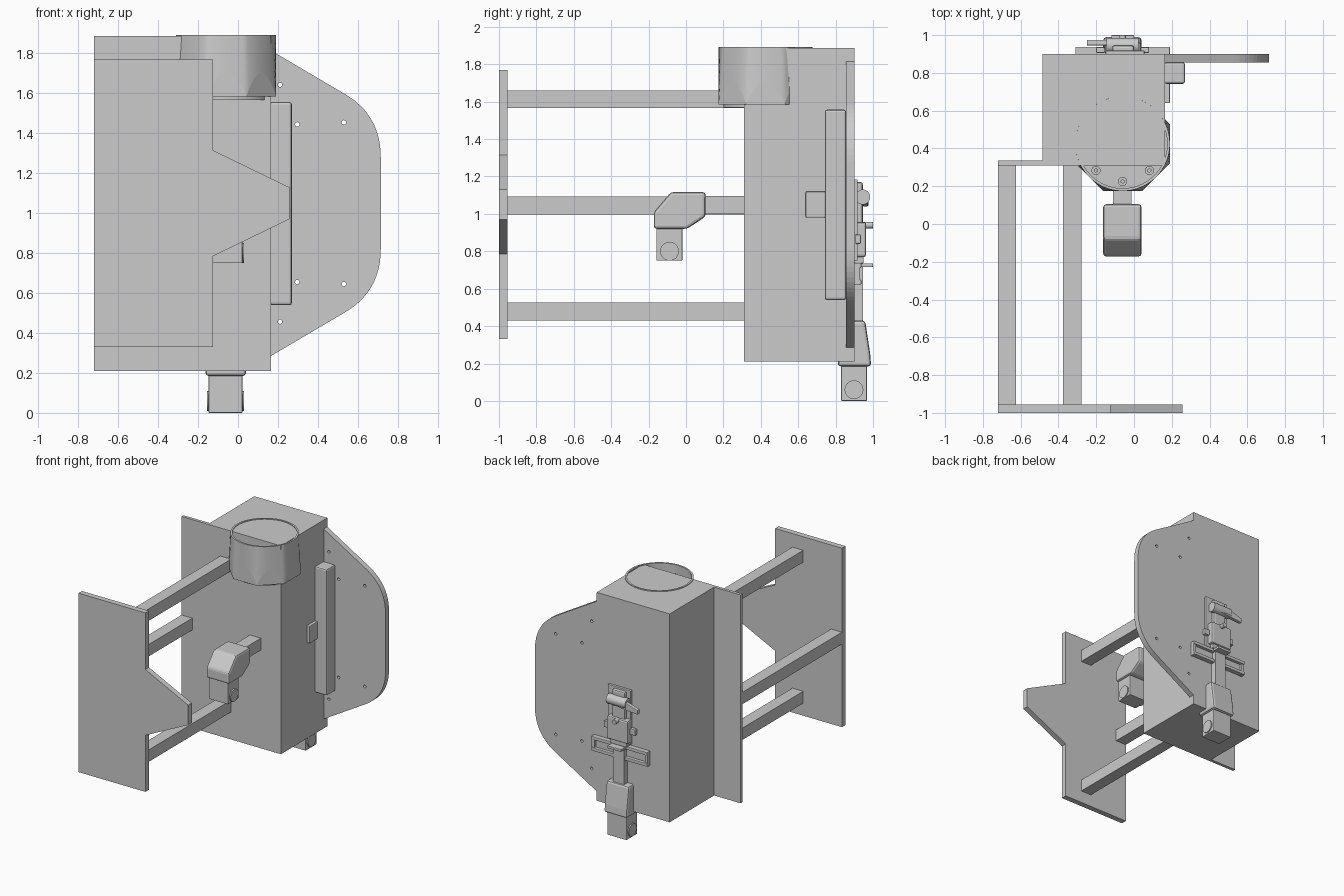
import bpy, bmesh
from math import pi, cos, sin
from mathutils import Matrix, Vector

if "Cube" in bpy.data.objects:
    bpy.data.objects.remove(bpy.data.objects["Cube"])


def finish(name, bm, bevel=0, segs=2):
    bmesh.ops.recalc_face_normals(bm, faces=bm.faces)
    me = bpy.data.meshes.new(name)
    bm.to_mesh(me)
    bm.free()
    ob = bpy.data.objects.new(name, me)
    bpy.context.collection.objects.link(ob)
    if bevel:
        m = ob.modifiers.new("bevel", 'BEVEL')
        m.width, m.segments, m.limit_method = bevel, segs, 'ANGLE'
    return ob


def box(name, x0, x1, y0, y1, z0, z1, bevel=0):
    bm = bmesh.new()
    bmesh.ops.create_cube(bm, size=1)
    for v in bm.verts:
        v.co = Vector((x0 + (v.co.x + .5) * (x1 - x0), y0 + (v.co.y + .5) * (y1 - y0),
                       z0 + (v.co.z + .5) * (z1 - z0)))
    return finish(name, bm, bevel)


def prism(name, pts, axis, a, b, bevel=0):
    """Outline in the XZ plane (axis Y) or YZ plane (axis X), extruded from a to b."""
    bm = bmesh.new()
    put = (lambda p: (p[0], a, p[1])) if axis == 'Y' else (lambda p: (a, p[0], p[1]))
    f = bm.faces.new([bm.verts.new(put(p)) for p in pts])
    r = bmesh.ops.extrude_face_region(bm, geom=[f])
    d = Vector((0, b - a, 0)) if axis == 'Y' else Vector((b - a, 0, 0))
    bmesh.ops.translate(bm, vec=d, verts=[g for g in r['geom'] if isinstance(g, bmesh.types.BMVert)])
    return finish(name, bm, bevel)


def rods(name, centres, axis, r, length, n=32):
    """One mesh holding a cylinder at every centre."""
    bm = bmesh.new()
    rot = {'X': Matrix.Rotation(pi / 2, 4, 'Y'), 'Y': Matrix.Rotation(pi / 2, 4, 'X'), 'Z': Matrix()}[axis]
    for c in centres:
        bmesh.ops.create_cone(bm, cap_ends=True, segments=n, radius1=r, radius2=r, depth=length,
                              matrix=Matrix.Translation(c) @ rot)
    for f in bm.faces:
        f.smooth = len(f.verts) == 4
    return finish(name, bm)


# Main housing, side flange, front panel and the three joining bars
box("housing", -.485, .165, .31, .9, .21, 1.887)
box("side_flange", -.72, -.485, .31, .335, .21, 1.887)
half = [(-.72, 1.77), (-.125, 1.77), (-.125, 1.315), (.257, 1.13)]
prism("front_panel", half + [(x, 2.1 - z) for x, z in reversed(half)], 'Y', -1, -.955)
for i, (x, z) in enumerate([(-.375, 1.565), (-.72, .998), (-.375, .43)]):
    box(f"joining_bar_{i}", x, x + .096, -.955, .32, z, z + .096)

# Rounded side plate with six drilled holes
arc = []
for i in range(13):
    t = i / 12
    arc.append(((1 - t)**2 * .53 + (1 - (1 - t)**2) * .715,
                (1 - t)**2 * 1.6 + 2 * t * (1 - t) * 1.495 + t * t * 1.28))
half = [(.165, 1.815)] + arc
plate = prism("side_plate", half + [(x, 2.1 - z) for x, z in reversed(half)], 'Y', .855, .9)
holes = [(x, .88, 1.05 + s * h) for x, h in [(.21, .593), (.297, .395), (.53, .405)] for s in (1, -1)]
cutter = rods("hole_cutter", holes, 'Y', .011, .2, 16)
cutter.hide_render = True
m = plate.modifiers.new("holes", 'BOOLEAN')
m.operation, m.object, m.solver = 'DIFFERENCE', cutter, 'EXACT'
bpy.context.view_layer.objects.active = plate
bpy.ops.object.modifier_apply(modifier="holes")
bpy.data.objects.remove(cutter)

# Long strip and small catch on the right side
box("side_strip", .16, .27, .742, .856, .54, 1.557, .012)
box("side_catch", .16, .19, .64, .745, .98, 1.12, .006)

# Barrel: round rim above, flaring into octagon flats below
CX, CY, N = -.06, .425, 128
bm = bmesh.new()
rings = [[] for _ in range(5)]
for i in range(N):
    a = 2 * pi * i / N
    phi = (a + pi / 8) % (pi / 4) - pi / 8
    d = .25 / cos(phi)
    zt = 1.70 - (d - .25) / .0206 * .11
    for ring, (r, z) in zip(rings, [(d, 1.585), (d, zt), (.25, 1.892), (.236, 1.892), (.236, 1.8)]):
        ring.append(bm.verts.new((CX + r * cos(a), CY + r * sin(a), z)))
for k in range(4):
    for i in range(N):
        j = (i + 1) % N
        f = bm.faces.new((rings[k][i], rings[k][j], rings[k + 1][j], rings[k + 1][i]))
        f.smooth = k in (1, 3)
bm.faces.new(rings[0])
bm.faces.new(rings[4])
finish("barrel", bm)
rods("barrel_base", [(CX, CY, 1.58)], 'Z', .225, .024, 64)
screws = [(CX + .2 * cos(a), CY + .2 * sin(a), 1.81) for a in (-pi * 3 / 4, -pi / 2, -pi / 4)]
rods("barrel_screws", screws, 'Z', .024, .03, 24)
rods("barrel_screw_tips", [(x, y, z + .01) for x, y, z in screws], 'Z', .012, .03, 6)


# Grips: a bevelled head on an arm, with a block and round pivot below
def grip(name, head, y0, y1, z0, z1, pivot):
    prism(name + "_head", head, 'X', -.163, .04, .016)
    box(name + "_block", -.147, .022, y0, y1, z0, z1, .004)
    rods(name + "_pivot", [(-.0625, *pivot)], 'X', .05, .187)


grip("front_grip", [(-.172, .92), (.005, .92), (.105, .985), (.105, 1.117), (-.08, 1.117), (-.172, 1.01)],
     -.158, -.02, .75, .93, (-.088, .8))
box("front_grip_arm", -.111, -.013, .09, .32, 1.0, 1.096)
grip("rear_grip", [(.812, .185), (.99, .185), (.985, .25), (.958, .43), (.86, .43), (.812, .36)],
     .83, .967, 0, .2, (.898, .06))
box("rear_grip_arm", -.111, -.013, .88, .945, .41, .78)

# Rear clamp: cross bracket with rails, back plate, body and lever
box("bracket_web", -.29, .17, .895, .912, .64, .72)
for i, z in enumerate((.622, .712)):
    box(f"bracket_rail_{i}", -.31, .19, .895, .937, z, z + .026, .004)
for i, x in enumerate((-.31, .165)):
    box(f"bracket_end_{i}", x, x + .025, .895, .93, .62, .738, .003)
box("clamp_plate", -.15, .055, .895, .918, .75, 1.185, .004)
box("clamp_body", -.155, .035, .9, .963, .77, .955, .012)
box("clamp_foot", -.135, .015, .9, .95, .735, .78, .006)
box("clamp_tab", -.12, 0, .93, 1.0, .715, .735, .003)
box("clamp_upper", -.115, .0, .9, .945, .94, 1.17, .012)
rods("clamp_roller", [(-.06, .945, 1.09)], 'X', .04, .17)
prism("clamp_lever", [(-.25, 1.04), (-.25, 1.075), (-.12, 1.115), (.02, 1.115), (.02, 1.07), (-.12, 1.05)],
      'Y', .945, .975, .005)
rods("clamp_screw", [(-.06, .965, .94)], 'Y', .018, .07, 24)
for i, x in enumerate((-.2, .035)):
    box(f"clamp_lug_{i}", x, x + .045, .905, .935, .84, .89, .006)
